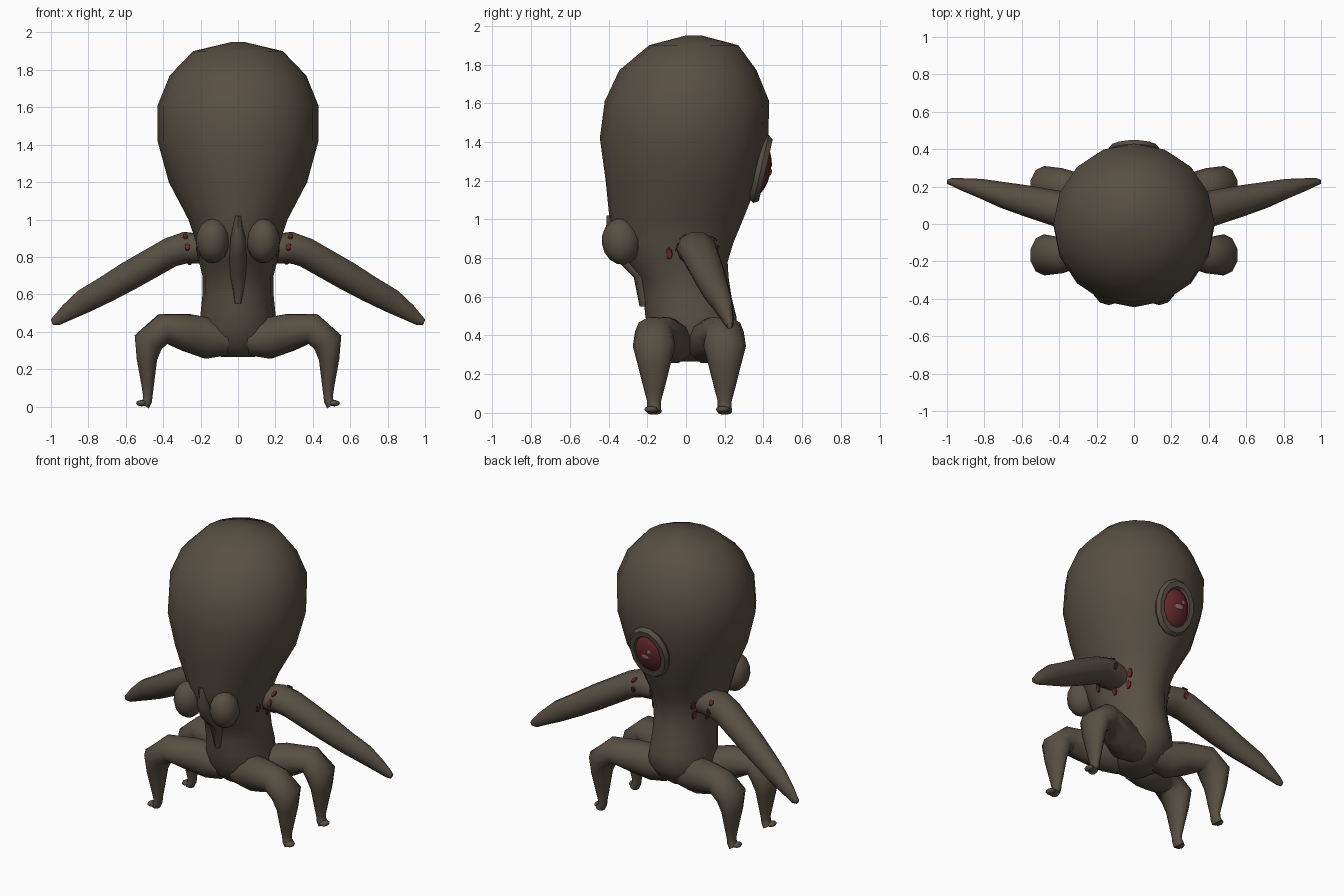
import bpy, bmesh, math
from mathutils import Vector, Matrix

if "Cube" in bpy.data.objects:
    bpy.data.objects.remove(bpy.data.objects["Cube"])


def material(name, rgb):
    m = bpy.data.materials.new(name)
    m.diffuse_color = (*rgb, 1)
    m.use_nodes = True
    m.node_tree.nodes["Principled BSDF"].inputs["Base Color"].default_value = m.diffuse_color
    return m


SKIN = material("brown skin", (0.098, 0.078, 0.055))
RED = material("dark red", (0.12, 0.020, 0.022))
SHINE = material("eye shine", (0.23, 0.13, 0.12))


def finish(name, bm, mat, angle=50):
    bmesh.ops.recalc_face_normals(bm, faces=bm.faces)
    me = bpy.data.meshes.new(name)
    bm.to_mesh(me)
    bm.free()
    me.materials.append(mat)
    ob = bpy.data.objects.new(name, me)
    bpy.context.collection.objects.link(ob)
    bpy.ops.object.select_all(action='DESELECT')
    bpy.context.view_layer.objects.active = ob
    ob.select_set(True)
    bpy.ops.object.shade_smooth_by_angle(angle=math.radians(angle))
    return ob


def loft(name, rings, n, mat):
    """Skin rings given as (centre, half axis u, half axis v)."""
    bm = bmesh.new()
    loops = []
    for c, u, v in rings:
        loops.append([bm.verts.new(c + u * math.cos(a) + v * math.sin(a))
                      for a in (2 * math.pi * i / n for i in range(n))])
    for a, b in zip(loops, loops[1:]):
        for i in range(n):
            j = (i + 1) % n
            bm.faces.new((a[i], a[j], b[j], b[i]))
    bm.faces.new(loops[0])
    bm.faces.new(loops[-1])
    return finish(name, bm, mat, 65)


def limb(name, path, n, sx):
    """Tube along (x, y, z, y radius, other radius), mirrored by sx."""
    pts = [Vector((sx * p[0], p[1], p[2])) for p in path]
    rings = []
    for i, p in enumerate(pts):
        t = Vector()
        if i > 0:
            t += (p - pts[i - 1]).normalized()
        if i < len(pts) - 1:
            t += (pts[i + 1] - p).normalized()
        t.normalize()
        h = Vector((0, 1, 0))
        h = (h - t * h.dot(t)).normalized()
        rings.append((p, h * path[i][3], t.cross(h) * path[i][4]))
    return loft(name, rings, n, SKIN)


def ellipsoid(name, loc, size, mat, tilt=0, seg=12, rings=8, turn=0):
    bm = bmesh.new()
    bmesh.ops.create_uvsphere(bm, u_segments=seg, v_segments=rings, radius=1)
    m = (Matrix.Translation(loc) @ Matrix.Rotation(turn, 4, 'Z')
         @ Matrix.Rotation(tilt, 4, 'X') @ Matrix.Diagonal((*size, 1)))
    bmesh.ops.transform(bm, matrix=m, verts=bm.verts)
    return finish(name, bm, mat, 60)


# Head and trunk: height, half width, front y, back y
profile = [
    (0.265, 0.09, -0.08, 0.12), (0.32, 0.17, -0.15, 0.20),
    (0.41, 0.21, -0.19, 0.26), (0.50, 0.20, -0.21, 0.26),
    (0.60, 0.19, -0.22, 0.235), (0.70, 0.19, -0.24, 0.22),
    (0.78, 0.21, -0.31, 0.215), (0.88, 0.225, -0.37, 0.245),
    (1.00, 0.265, -0.395, 0.295), (1.20, 0.37, -0.415, 0.375),
    (1.42, 0.43, -0.445, 0.425), (1.61, 0.43, -0.42, 0.43),
    (1.77, 0.365, -0.345, 0.365), (1.90, 0.24, -0.19, 0.27),
    (1.95, 0.03, 0.0, 0.08)]
body = loft("head_and_trunk",
            [(Vector((0, (f + b) / 2, z)), Vector((w, 0, 0)),
              Vector((0, (b - f) / 2, 0))) for z, w, f, b in profile], 16, SKIN)

# Central face ridge tapering down to the throat
loft("face_ridge",
     [(Vector((0, y, z)), Vector((w, 0, 0)), Vector((0, 0.05, 0)))
      for z, y, w in ((0.55, -0.19, 0.02), (0.70, -0.22, 0.045),
                      (0.80, -0.32, 0.045), (0.90, -0.365, 0.04),
                      (1.02, -0.36, 0.02))], 8, SKIN)

arm_path = [
    (0.15, 0.04, 0.84, 0.09, 0.08), (0.28, 0.055, 0.85, 0.105, 0.088),
    (0.36, 0.07, 0.825, 0.10, 0.083), (0.58, 0.125, 0.70, 0.083, 0.082),
    (0.70, 0.155, 0.63, 0.07, 0.075), (0.82, 0.19, 0.565, 0.052, 0.068),
    (0.91, 0.21, 0.505, 0.035, 0.048), (0.97, 0.225, 0.46, 0.022, 0.03),
    (0.995, 0.225, 0.45, 0.013, 0.017)]


def leg_path(hip_y, y):
    return [(0.05, hip_y, 0.36, 0.09, 0.09), (0.16, hip_y, 0.365, 0.11, 0.115),
            (0.27, (hip_y + y) / 2, 0.395, 0.105, 0.105),
            (0.40, y, 0.415, 0.10, 0.085), (0.48, y, 0.345, 0.11, 0.085),
            (0.487, y, 0.25, 0.085, 0.057), (0.483, y, 0.12, 0.052, 0.036),
            (0.482, y, 0.06, 0.036, 0.027), (0.485, y, 0.03, 0.036, 0.027),
            (0.50, y, 0.004, 0.038, 0.028)]


def spot(name, target, point, r_long, r_short):
    """Thin plate lying on the nearest place of a surface."""
    _, loc, nor, _ = target.closest_point_on_mesh(Vector(point))
    bm = bmesh.new()
    bmesh.ops.create_cone(bm, cap_ends=True, segments=7, radius1=1, radius2=0.9, depth=1)
    m = (Matrix.Translation(loc + nor * 0.003)
         @ nor.to_track_quat('Z', 'Y').to_matrix().to_4x4()
         @ Matrix.Diagonal((r_short, r_long, 0.008, 1)))
    bmesh.ops.transform(bm, matrix=m, verts=bm.verts)
    finish(name, bm, RED, 30)


for side, sx in (("left", -1), ("right", 1)):
    arm = limb(side + "_arm", arm_path, 10, sx)
    limb(side + "_front_leg", leg_path(-0.07, -0.165), 10, sx)
    limb(side + "_back_leg", leg_path(0.11, 0.20), 10, sx)
    # Foot toes point outward
    for end, y in (("front", -0.18), ("back", 0.19)):
        ellipsoid(f"{side}_{end}_toe", (sx * 0.515, y, 0.018),
                  (0.03, 0.036, 0.017), SKIN, seg=8, rings=6)
    # Bulging lobe beside the ridge
    ellipsoid(side + "_face_lobe", (sx * 0.135, -0.335, 0.885),
              (0.09, 0.10, 0.12), SKIN, tilt=0.15)
    # Red blotches around the shoulder
    for i, (x, y, z) in enumerate(((0.23, -0.09, 0.82), (0.20, 0.17, 0.84),
                                   (0.21, 0.16, 0.77), (0.23, 0.05, 0.745))):
        spot(f"{side}_body_spot_{i}", body, (sx * x, y, z), 0.032, 0.018)
    for i, (x, y, z) in enumerate(((0.28, -0.03, 0.93), (0.27, -0.06, 0.86),
                                   (0.29, 0.15, 0.91), (0.28, 0.17, 0.84),
                                   (0.26, 0.0, 0.76))):
        spot(f"{side}_arm_spot_{i}", arm, (sx * x, y, z), 0.024, 0.015)

# Single eye at the back with a raised lid rim
TILT = -0.22
bm = bmesh.new()
N, M = 14, 6
grid = [[bm.verts.new(((0.115 + 0.03 * math.cos(b)) * math.cos(a),
                       0.03 * math.sin(b),
                       (0.15 + 0.035 * math.cos(b)) * math.sin(a)))
         for b in (2 * math.pi * j / M for j in range(M))]
        for a in (2 * math.pi * i / N for i in range(N))]
for i in range(N):
    for j in range(M):
        k, l = (i + 1) % N, (j + 1) % M
        bm.faces.new((grid[i][j], grid[k][j], grid[k][l], grid[i][l]))
bmesh.ops.transform(bm, verts=bm.verts, matrix=Matrix.Translation((0, 0.387, 1.26))
                    @ Matrix.Rotation(TILT, 4, 'X'))
finish("eye_rim", bm, SKIN)
eye = ellipsoid("eye", (0, 0.375, 1.25), (0.11, 0.062, 0.135), RED, TILT, 14, 10)

# Eye highlights
for i, (x, z, a, b) in enumerate(((0.01, 1.235, 0.03, 0.018),
                                  (-0.035, 1.285, 0.014, 0.016))):
    _, loc, nor, _ = eye.closest_point_on_mesh(Vector((x, 0.5, z)))
    ellipsoid(f"eye_shine_{i}", loc, (a, 0.006, b), SHINE,
              tilt=math.asin(nor.z), seg=8, rings=6, turn=math.atan2(-nor.x, nor.y))
